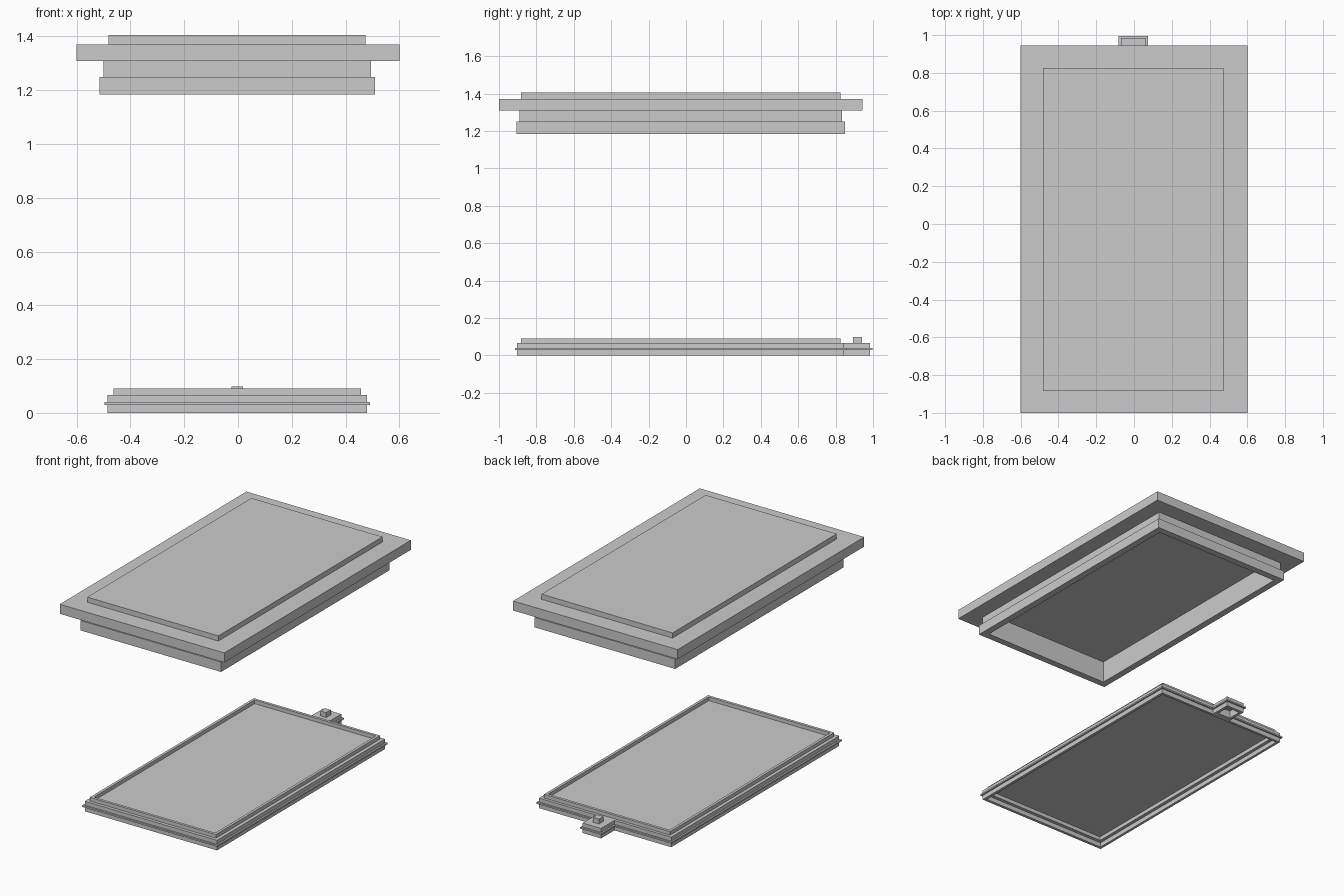
import bpy, bmesh

if "Cube" in bpy.data.objects:
    bpy.data.objects.remove(bpy.data.objects["Cube"])


def rect(cx, cy, hx, hy):
    return [(cx - hx, cy - hy), (cx + hx, cy - hy), (cx + hx, cy + hy), (cx - hx, cy + hy)]


def tabbed(o):
    """Base outline with the small back tab, grown by o."""
    x0, x1, y0, y1 = -0.485 - o, 0.48 + o, -0.904 - o, 0.846 + o
    t0, t1, t2 = -0.07 - o, 0.064 + o, 0.985 + o
    return [(x0, y0), (x1, y0), (x1, y1), (t1, y1), (t1, t2), (t0, t2), (t0, y1), (x0, y1)]


def loft(name, rings, closed=False):
    """Join stacked outlines [(outline, z), ...]; cap the ends or close into a frame."""
    bm = bmesh.new()
    loops = [[bm.verts.new((x, y, z)) for x, y in pts] for pts, z in rings]
    pairs = list(zip(loops, loops[1:]))
    if closed:
        pairs.append((loops[-1], loops[0]))
    else:
        bm.faces.new(loops[0])
        bm.faces.new(loops[-1])
    for a, b in pairs:
        for i in range(len(a)):
            j = (i + 1) % len(a)
            bm.faces.new((a[i], a[j], b[j], b[i]))
    bmesh.ops.recalc_face_normals(bm, faces=bm.faces)
    mesh = bpy.data.meshes.new(name)
    bm.to_mesh(mesh)
    bm.free()
    ob = bpy.data.objects.new(name, mesh)
    bpy.context.collection.objects.link(ob)
    return ob


def cut(target, cutter):
    mod = target.modifiers.new("pocket", 'BOOLEAN')
    mod.operation, mod.object, mod.solver = 'DIFFERENCE', cutter, 'EXACT'
    bpy.context.view_layer.objects.active = target
    bpy.ops.object.modifier_apply(modifier=mod.name)
    bpy.data.objects.remove(cutter, do_unlink=True)


CX, CY = -0.003, -0.028

# Hollow lid: cavity ceiling, lower rim, neck, flange and raised top
lid_steps = [(0.468, 0.832, 1.33), (0.468, 0.832, 1.185), (0.513, 0.877, 1.185),
             (0.513, 0.877, 1.25), (0.497, 0.863, 1.25), (0.497, 0.863, 1.308)]
lid = [(rect(CX, CY, hx, hy), z) for hx, hy, z in lid_steps]
lid += [(rect(0, CY, 0.6, 0.972), z) for z in (1.308, 1.371)]
lid += [(rect(CX, CY, 0.478, 0.855), z) for z in (1.371, 1.405)]
loft("lid", lid)

# Base tray with a thin ridge running around its side and tab
base = loft("base", [(tabbed(o), z) for o, z in
                     [(0, 0), (0, 0.03), (0.011, 0.03), (0.011, 0.04), (0, 0.04), (0, 0.066)]])

# Stepped pocket beneath the tray and a pit beneath the tab
cut(base, loft("tray_cutter", [(rect(CX, CY, hx, hy), z) for hx, hy, z in
                               [(0.465, 0.857, -0.05), (0.465, 0.857, 0.03),
                                (0.443, 0.835, 0.03), (0.443, 0.835, 0.055)]]))
cut(base, loft("tab_cutter", [(rect(CX, 0.92, 0.047, 0.045), z) for z in (-0.05, 0.05)]))

# Raised rim around the tray top
loft("tray_rim", [(rect(CX, CY, h, h + 0.395), z) for h, z in
                  [(0.46, 0.066), (0.46, 0.09), (0.442, 0.09), (0.442, 0.066)]], closed=True)

# Small block on the tab
loft("tab_block", [(rect(CX, 0.917, 0.021, 0.024), z) for z in (0.066, 0.098)])
